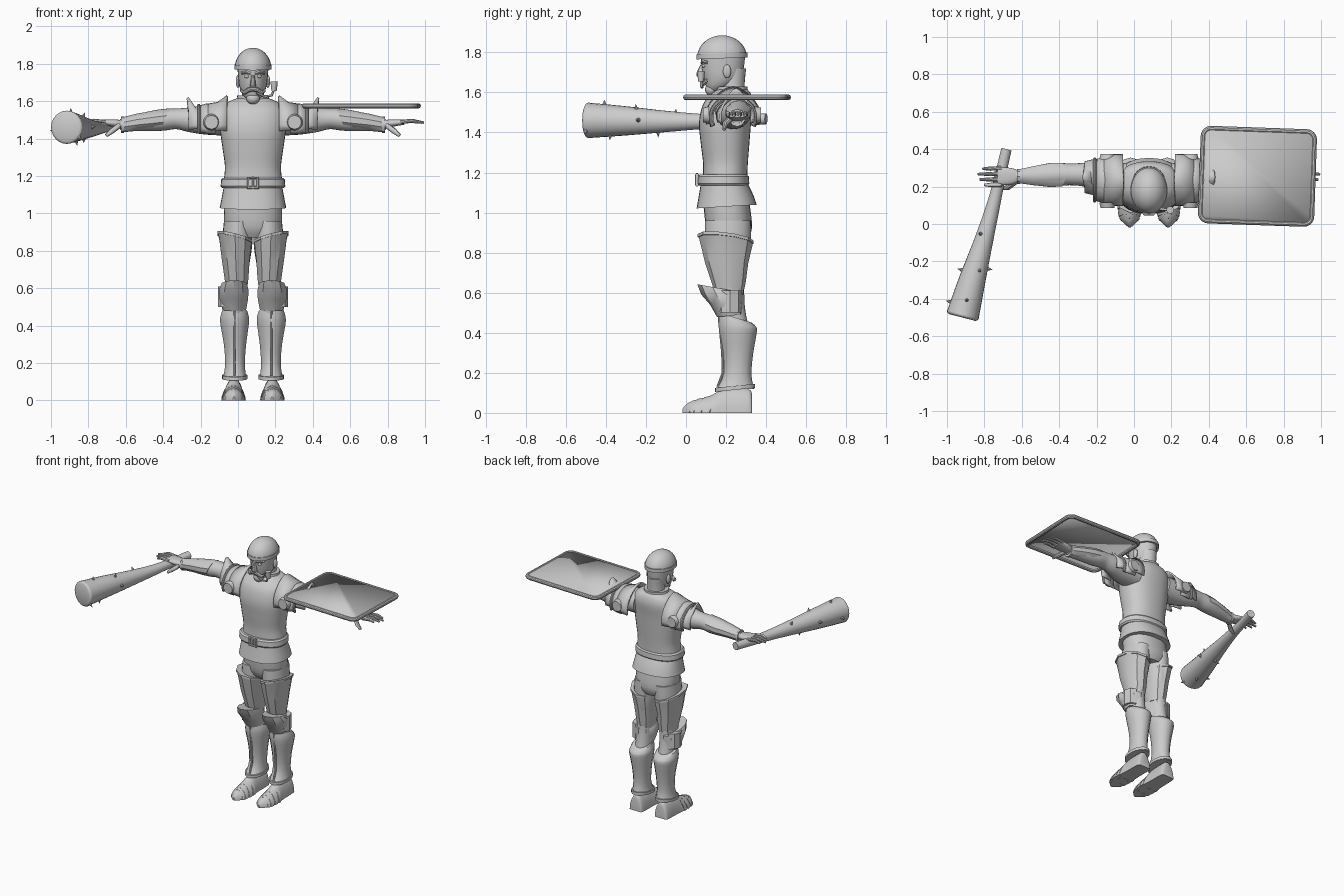
import bpy, bmesh, math
from mathutils import Matrix, Vector

if "Cube" in bpy.data.objects:
    bpy.data.objects.remove(bpy.data.objects["Cube"], do_unlink=True)

BODY_X = 0.08          # the body stands left of centre to balance the club
grey = bpy.data.materials.new("plain grey")
grey.use_nodes = True
grey.diffuse_color = (0.6, 0.6, 0.6, 1)
grey.node_tree.nodes["Principled BSDF"].inputs["Base Color"].default_value = grey.diffuse_color


def finish(obj, mirror=False, thick=0, angle=35):
    """Place an object on the body, shade it and add its modifiers."""
    obj.location.x = BODY_X
    obj.data.materials.append(grey)
    bpy.ops.object.select_all(action='DESELECT')
    obj.select_set(True)
    bpy.context.view_layer.objects.active = obj
    if obj.type == 'CURVE':
        bpy.ops.object.convert(target='MESH')
        obj = bpy.context.object
    bpy.ops.object.shade_smooth_by_angle(angle=math.radians(angle))
    if thick:
        obj.modifiers.new("thickness", 'SOLIDIFY').thickness = thick
    if mirror:
        obj.modifiers.new("other side", 'MIRROR').use_bisect_axis[0] = False
    return obj


def from_bmesh(name, bm, **options):
    bmesh.ops.recalc_face_normals(bm, faces=bm.faces)
    mesh = bpy.data.meshes.new(name)
    bm.to_mesh(mesh)
    bm.free()
    obj = bpy.data.objects.new(name, mesh)
    bpy.context.collection.objects.link(obj)
    return finish(obj, **options)


def refine(sections, steps):
    """Catmull-Rom interpolation between cross-sections."""
    rows = [list(s) + [0] * (7 - len(s)) for s in sections]
    out = []
    for i in range(len(rows) - 1):
        a, b, c, d = rows[max(i - 1, 0)], rows[i], rows[i + 1], rows[min(i + 2, len(rows) - 1)]
        for k in range(steps):
            t = k / steps
            out.append([q + t * ((r - p) + t * (2 * p - 5 * q + 4 * r - s + t * (3 * (q - r) + s - p))) / 2
                        for p, q, r, s in zip(a, b, c, d)])
    return out + [rows[-1]]


def loft(name, axis, sections, sides=24, steps=4, power=2, floor=None, **options):
    """Skin ovals (along, u, v, radius u, radius v, tilt u, tilt v) along an axis."""
    bm = bmesh.new()
    rings = []
    for along, u, v, ru, rv, tu, tv in refine(sections, steps):
        ring = []
        for k in range(sides):
            ang = math.tau * k / sides - math.pi / 2
            c, s = math.cos(ang), math.sin(ang)
            du = ru * math.copysign(abs(c) ** (2 / power), c)
            dv = rv * math.copysign(abs(s) ** (2 / power), s)
            w = along + tu * du + tv * dv
            co = {'x': (w, u + du, v + dv), 'y': (u + du, w, v + dv), 'z': (u + du, v + dv, w)}[axis]
            ring.append(bm.verts.new((co[0], co[1], max(co[2], floor)) if floor is not None else co))
        rings.append(ring)
    for a, b in zip(rings, rings[1:]):
        for k in range(sides):
            j = (k + 1) % sides
            bm.faces.new((a[k], a[j], b[j], b[k]))
    bm.faces.new(rings[0])
    bm.faces.new(rings[-1])
    return from_bmesh(name, bm, **options)


def arc_plate(name, centre, sections, half_angle, peak=0, **options):
    """Curved shoulder plate: (x, radius y, radius z) arcs over the arm."""
    bm = bmesh.new()
    count = 16
    rows = []
    for n, (x, ry, rz) in enumerate(sections):
        row = []
        for k in range(count + 1):
            ang = math.radians(half_angle) * (2 * k / count - 1)
            lift = 1 + (peak * max(0, math.cos(ang)) ** 6 if n == len(sections) - 1 else 0)
            row.append(bm.verts.new((x, centre[0] + ry * math.sin(ang), centre[1] + rz * lift * math.cos(ang))))
        rows.append(row)
    for a, b in zip(rows, rows[1:]):
        for k in range(count):
            bm.faces.new((a[k], a[k + 1], b[k + 1], b[k]))
    return from_bmesh(name, bm, thick=0.012, mirror=True, **options)


def tube(name, points, radius, radii=None, cyclic=False, **options):
    curve = bpy.data.curves.new(name, 'CURVE')
    curve.dimensions = '3D'
    curve.bevel_depth, curve.bevel_resolution, curve.use_fill_caps = radius, 3, True
    spline = curve.splines.new('POLY')
    spline.points.add(len(points) - 1)
    for i, p in enumerate(points):
        spline.points[i].co = (*p, 1)
        spline.points[i].radius = radii[i] if radii else 1
    spline.use_cyclic_u = cyclic
    obj = bpy.data.objects.new(name, curve)
    bpy.context.collection.objects.link(obj)
    return finish(obj, **options)


def ball(name, centre, size, **options):
    bm = bmesh.new()
    bmesh.ops.create_uvsphere(bm, u_segments=16, v_segments=10, radius=1,
                              matrix=Matrix.Translation(centre) @ Matrix.Diagonal((*size, 1)))
    return from_bmesh(name, bm, **options)


def cone(name, base, direction, r1, r2, height, sides=20, **options):
    bm = bmesh.new()
    way = Vector(direction).normalized()
    turn = way.to_track_quat('Z', 'Y').to_matrix().to_4x4()
    bmesh.ops.create_cone(bm, cap_ends=True, segments=sides, radius1=r1, radius2=r2, depth=height,
                          matrix=Matrix.Translation(Vector(base) + way * height / 2) @ turn)
    return from_bmesh(name, bm, **options)


# Head, face and helmet
loft("neck", 'z', [(1.55, 0, .235, .075, .07), (1.62, 0, .232, .06, .06), (1.72, 0, .235, .06, .065)])
loft("head", 'z', [(1.605, 0, .14, .025, .03), (1.63, 0, .16, .052, .06), (1.67, 0, .18, .07, .092),
                   (1.72, 0, .183, .078, .105), (1.8, 0, .185, .085, .112)])
loft("helmet_dome", 'z', [(1.775 + .11 * math.sin(a), 0, .18, .098 * math.cos(a), .124 * math.cos(a))
                          for a in (math.radians(d) for d in range(0, 90, 8))], steps=1)
loft("helmet_rim", 'z', [(z, 0, .18, .1, .127, 0, .04) for z in (1.77, 1.795)], steps=1)
loft("nose", 'z', [(1.672, 0, .088, .018, .022), (1.69, 0, .075, .016, .024), (1.74, 0, .085, .009, .012)], sides=10)
ball("beard", (0, .125, 1.615), (.036, .03, .032))
ball("eye", (.032, .09, 1.732), (.014, .01, .009), mirror=True)
ball("ear", (.08, .205, 1.705), (.012, .02, .034), mirror=True)
tube("brow", [(.012, .08, 1.748), (.035, .083, 1.755), (.06, .105, 1.75)], .008, mirror=True)
tube("moustache", [(0, .083, 1.665), (.025, .08, 1.66), (.045, .09, 1.645), (.062, .1, 1.655), (.066, .1, 1.67)],
     .013, (1, 1, .9, .6, .2), mirror=True)
tube("pipe_stem", [(.02, .085, 1.645), (.06, .08, 1.625), (.1, .077, 1.63), (.113, .075, 1.665)], .007)
cone("pipe_bowl", (.113, .075, 1.655), (0, 0, 1), .014, .02, .05)

# Torso, belt and skirt
loft("breastplate", 'z', [(1.17, 0, .195, .157, .11), (1.25, 0, .197, .15, .112), (1.35, 0, .195, .163, .122),
                          (1.45, 0, .195, .176, .13), (1.54, 0, .21, .172, .125), (1.59, 0, .225, .14, .1),
                          (1.615, 0, .232, .085, .075)], sides=32, power=2.3)
loft("gorget", 'z', [(1.575, 0, .225, .11, .095), (1.61, 0, .228, .088, .08), (1.63, 0, .228, .085, .08)], steps=2)
loft("belt", 'z', [(1.135, 0, .187, .165, .122), (1.145, 0, .187, .173, .129), (1.18, 0, .187, .17, .127),
                   (1.19, 0, .187, .16, .118)], sides=32, steps=1, power=2.3)
loft("skirt", 'z', [(1.03, 0, .203, .178, .15, 0, .06), (1.09, 0, .2, .166, .135), (1.15, 0, .19, .155, .115)],
     sides=32, power=2.3)
loft("hips", 'z', [(.87, 0, .22, .1, .09), (.93, 0, .215, .15, .115), (1.06, 0, .2, .155, .115)], power=2.3)
frame = [(x * .026, .055, 1.163 + z * .026) for x, z in ((-1, -1), (1, -1), (1, 1), (-1, 1))]
tube("buckle_frame", frame, .009, cyclic=True)
tube("buckle_pin", [(0, .055, 1.13), (0, .055, 1.197)], .006)

# Legs
loft("leg_cloth", 'z', [(.4, .095, .25, .055, .07), (.52, .093, .225, .055, .07), (.66, .09, .215, .06, .075),
                        (.82, .085, .21, .08, .11), (.96, .078, .21, .077, .115)], mirror=True)
loft("thigh_plate", 'z', [(.6, .088, .215, .06, .072), (.65, .088, .213, .067, .085), (.75, .092, .203, .078, .108),
                          (.84, .095, .2, .089, .13, .25, -.1), (.87, .097, .198, .095, .137, .25, -.12)],
     sides=10, steps=1, mirror=True)
loft("thigh_plate_trim", 'z', [(z, .097, .198, .098, .14, .25, -.12) for z in (.862, .877)],
     sides=10, steps=1, mirror=True)
loft("knee_plate", 'z', [(.485, .1, .22, .066, .065, 0, .1), (.54, .102, .205, .08, .085), (.59, .103, .185, .083, .108),
                         (.622, .1, .168, .07, .112, 0, -.18)], sides=10, steps=1, mirror=True)
loft("knee_wing", 'z', [(z, .135, .22, .052, .06) for z in (.5, .61)], sides=8, steps=1, mirror=True)
loft("greave", 'z', [(.12, .097, .245, .066, .097), (.14, .097, .25, .06, .085), (.2, .096, .257, .054, .069),
                     (.3, .096, .26, .061, .076), (.4, .098, .26, .077, .093), (.44, .098, .257, .079, .095, 0, -.12),
                     (.475, .098, .248, .068, .08, 0, -.3)], sides=14, steps=2, mirror=True)
loft("ankle_band", 'z', [(z, .097, .245, .068, .1, 0, .1) for z in (.115, .135)], steps=1, mirror=True)
tube("greave_ridge", [(.097, .165, .48), (.097, .182, .3), (.097, .185, .2), (.097, .158, .13)], .007, mirror=True)

# Armoured shoes with overlapping bands
shoe = [(.33, .102, 0, .04, .085), (.31, .102, 0, .053, .12), (.19, .103, 0, .056, .118), (.12, .104, 0, .062, .085),
        (.04, .104, 0, .054, .062), (.005, .103, 0, .032, .045), (-.018, .102, 0, .006, .02)]
loft("shoe", 'y', shoe, floor=0, power=1.8, mirror=True)
path = refine(shoe, 6)
for number, start in enumerate((16, 19, 22, 25)):
    band = [[*s[:3], s[3] + .004, s[4] + .006, 0, .2] for s in path[start:start + 3]]
    loft(f"shoe_band_{number + 1}", 'y', band, floor=0, steps=1, power=1.7, mirror=True)

# Arms and hands
loft("sleeve", 'x', [(.12, .235, 1.5, .09, .085), (.24, .24, 1.5, .085, .08), (.34, .262, 1.5, .065, .066),
                     (.41, .265, 1.505, .058, .055), (.48, .265, 1.5, .06, .058), (.58, .26, 1.49, .053, .05),
                     (.71, .255, 1.475, .032, .028)], mirror=True)
loft("bracer", 'x', [(.47, .263, 1.505, .066, .056, 0, -.4), (.53, .262, 1.498, .067, .053, 0, -.2),
                     (.62, .258, 1.487, .053, .046), (.7, .255, 1.473, .038, .04)], sides=10, steps=1, mirror=True)
loft("bracer_cuff", 'x', [(x, .255, 1.473, .042, .044) for x in (.69, .705)], sides=10, steps=1, mirror=True)
loft("palm", 'x', [(.69, .255, 1.475, .028, .022), (.74, .255, 1.482, .045, .02), (.81, .255, 1.488, .048, .014)],
     power=2.5, mirror=True)
for number, reach in enumerate((.88, .905, .915, .89)):
    y = .211 + .029 * number
    tube(f"finger_{number + 1}", [(.79, y, 1.488), (.85, y - .002, 1.495), (reach, y - .002, 1.485)], .012,
         (1, .95, .55), mirror=True)
tube("thumb", [(.715, .225, 1.47), (.755, .195, 1.44), (.785, .19, 1.415)], .015, (1, 1, .6), mirror=True)

# Shoulder armour
shoulder = (.235, 1.475)
arc_plate("shoulder_inner", shoulder, [(.24, .125, .112), (.19, .138, .12), (.14, .14, .135)], 105, peak=.16)
arc_plate("shoulder_middle", shoulder, [(.2, .125, .115), (.25, .122, .112), (.29, .11, .1)], 115)
arc_plate("shoulder_outer", (.25, 1.48), [(.26, .1, .09), (.305, .095, .085), (.345, .085, .1)], 110, peak=.42)
tube("shoulder_edge", [(.29, shoulder[0] + .112 * math.sin(a / 5), shoulder[1] + .102 * math.cos(a / 5))
                       for a in range(-10, 11)], .009, mirror=True)
for side, y, way in (("front", .115, -1), ("back", .345, 1)):
    cone(f"shoulder_disc_{side}", (.222, y, 1.487), (0, way, 0), .044, .036, .03, mirror=True)

# Spiked club in the right hand
club = [(.4, -.762, 1.468, .027, .027), (.25, -.797, 1.46, .029, .03), (.1, -.832, 1.455, .035, .036),
        (-.1, -.887, 1.455, .05, .053), (-.3, -.945, 1.458, .069, .073), (-.46, -.988, 1.46, .082, .086),
        (-.49, -.996, 1.46, .083, .088), (-.5, -.998, 1.46, .07, .075)]
loft("club", 'y', [(*s, -.26, 0) for s in club], mirror=False)
rows = refine(club, 10)
for number, (index, degrees) in enumerate(((46, 90), (37, 70), (44, -75), (32, -95), (38, 175), (36, 5),
                                            (48, 190), (55, -40), (28, 120))):
    y, x, z, ru, rv = rows[index][:5]
    way = Vector((math.cos(math.radians(degrees)), 0, math.sin(math.radians(degrees))))
    way.y = -.26 * way.x
    cone(f"club_spike_{number + 1}", Vector((x, y, z)) + way * (ru - .008), way, .014, 0, .035, sides=8)

# Flat shield on the left arm
turn = Matrix.Translation((.58, .255, 1.575)) @ Matrix.Rotation(math.radians(-2), 4, 'Z')
outline = []
for corner, (sx, sy) in enumerate(((1, 1), (-1, 1), (-1, -1), (1, -1))):
    for k in range(7):
        ang = math.pi / 2 * (corner + k / 6)
        outline.append(turn @ Vector((sx * .255 + .042 * math.cos(ang), sy * .205 + .042 * math.sin(ang), 0)))
bm = bmesh.new()
bm.faces.new([bm.verts.new(p) for p in outline])
from_bmesh("shield_plate", bm, thick=.01)
tube("shield_rim", outline, .014, cyclic=True)
